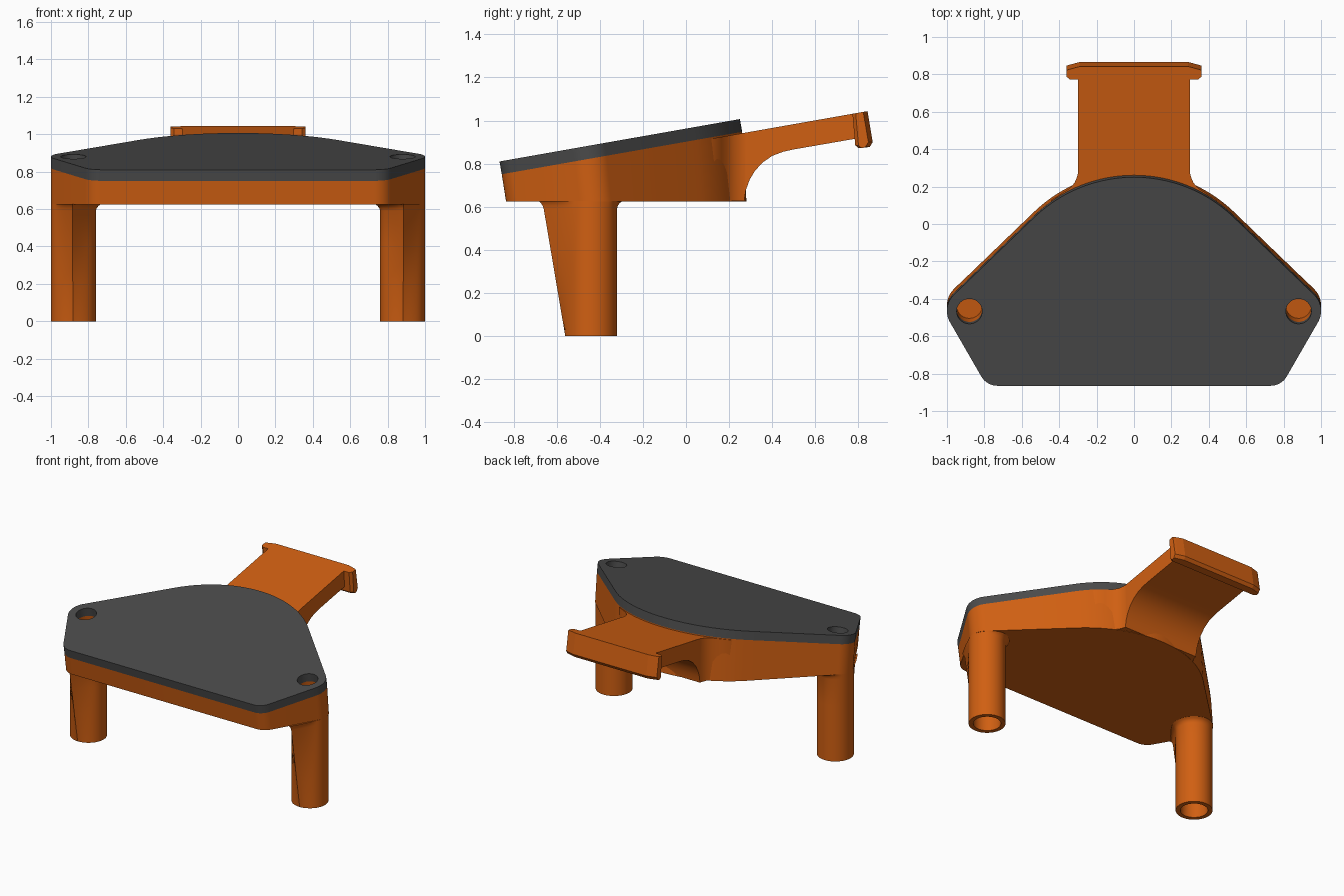
import bpy, bmesh, math
from mathutils import Vector

if "Cube" in bpy.data.objects:
    bpy.data.objects.remove(bpy.data.objects["Cube"])

TILT = math.radians(10)
SLOPE = math.tan(TILT)
FLOOR = 0.625                       # underside of the housing


def material(name, rgb):
    m = bpy.data.materials.new(name)
    m.diffuse_color = (*rgb, 1)
    m.use_nodes = True
    m.node_tree.nodes["Principled BSDF"].inputs["Base Color"].default_value = m.diffuse_color
    return m


ORANGE = material("orange plastic", (0.63, 0.115, 0.006))
GREY = material("dark grey", (0.07, 0.07, 0.07))


def loft(name, rings, mat):
    """Skin equal-length rings of points and cap both ends."""
    bm = bmesh.new()
    vs = [[bm.verts.new(p) for p in r] for r in rings]
    n = len(rings[0])
    for a, b in zip(vs, vs[1:]):
        for i in range(n):
            j = (i + 1) % n
            bm.faces.new((a[i], a[j], b[j], b[i]))
    bm.faces.new(vs[0])
    bm.faces.new(vs[-1])
    bmesh.ops.recalc_face_normals(bm, faces=bm.faces)
    me = bpy.data.meshes.new(name)
    bm.to_mesh(me)
    bm.free()
    me.materials.append(mat)
    ob = bpy.data.objects.new(name, me)
    bpy.context.collection.objects.link(ob)
    return ob


def smooth(ob, angle=30):
    bpy.ops.object.select_all(action='DESELECT')
    ob.select_set(True)
    bpy.context.view_layer.objects.active = ob
    bpy.ops.object.shade_smooth_by_angle(angle=math.radians(angle))


def arc(cx, cy, r, a0, a1, n):
    return [(cx + r * math.cos(math.radians(a0 + (a1 - a0) * i / n)),
             cy + r * math.sin(math.radians(a0 + (a1 - a0) * i / n))) for i in range(n + 1)]


# Shared outline: front corner, ear around the hole, broad rear arc, mirrored
half = (arc(0.73, -0.765, 0.1, -90, -30, 10) + arc(0.88, -0.465, 0.12, -30, 46, 14)
        + arc(0, -0.52, 0.77, 46.2, 90, 20))
outline = half + [(-x, y) for x, y in reversed(half[:-1])]


def top_z(y):
    return 0.9625 + SLOPE * y


def sunk(depth):
    """Outline lowered along the tilted normal."""
    return [(x, y + depth * math.sin(TILT), top_z(y) - depth * math.cos(TILT))
            for x, y in outline]


# Tilted cover plate
cover = loft("cover_plate", [sunk(0.06), sunk(0)], GREY)

# Housing between the cover and the level floor
upper = sunk(0.06)
lower = [(x, y + min(SLOPE * (z - FLOOR), 0.02), FLOOR) for x, y, z in upper]
housing = loft("housing", [lower, upper], ORANGE)

# Screw holes sunk through the cover into the housing
axis = Vector((0, -math.sin(TILT), math.cos(TILT)))
side_dir = Vector((0, math.cos(TILT), math.sin(TILT)))
for s in (-1, 1):
    centre = Vector((s * 0.88, -0.467, top_z(-0.467)))
    rings = [[centre + axis * d + 0.068 * (Vector((1, 0, 0)) * math.cos(t) + side_dir * math.sin(t))
              for t in (2 * math.pi * i / 40 for i in range(40))] for d in (-0.17, 0.1)]
    cutter = loft("hole_cutter", rings, ORANGE)
    cutter.hide_render = True
    for ob in (cover, housing):
        mod = ob.modifiers.new("hole", 'BOOLEAN')
        mod.operation = 'DIFFERENCE'
        mod.solver = 'EXACT'
        mod.object = cutter
        bpy.context.view_layer.objects.active = ob
        bpy.ops.object.modifier_apply(modifier=mod.name)
    bpy.data.objects.remove(cutter)
smooth(cover)
smooth(housing)

# Hollow legs with a forward gusset that widens upwards
R, CY = 0.12, -0.44
GUSSET = math.atan2(-0.222, 0.005)


def leg_ring(s, z, flare=0.0):
    d = R + 0.1015 * min(z / 0.6, 1) + 1e-5
    spread = math.acos(R / d)
    pts = []
    for i in range(72):
        t = GUSSET + 2 * math.pi * i / 72
        delta = min(i, 72 - i) * 2 * math.pi / 72
        r = R / math.cos(spread - delta) if delta < spread else R
        r += flare * min(1, max(0, 0.8 - math.cos(t)))
        pts.append((s * (0.88 + r * math.cos(t)), CY + r * math.sin(t), z))
    return pts


def bore_ring(s, z):
    return [(s * (0.88 + 0.09 * math.cos(GUSSET + 2 * math.pi * i / 72)),
             CY + 0.09 * math.sin(GUSSET + 2 * math.pi * i / 72), z) for i in range(72)]


for s, label in ((-1, "left"), (1, "right")):
    rings = [bore_ring(s, 0.58), bore_ring(s, 0)]
    rings += [leg_ring(s, z) for z in (0, 0.2, 0.4, 0.59)]
    rings += [leg_ring(s, z, f) for z, f in ((0.605, 0.005), (0.617, 0.014), (0.627, 0.03))]
    smooth(loft(label + "_leg", rings, ORANGE))

# Rear arm: (y, half width, underside z), blending out of the housing
stations = [(0.08, 0.47, 0.627), (0.13, 0.44, 0.627), (0.165, 0.385, 0.627), (0.19, 0.345, 0.627),
            (0.22, 0.318, 0.627), (0.25, 0.305, 0.627), (0.27, 0.3, 0.627), (0.277, 0.3, 0.675),
            (0.295, 0.3, 0.725), (0.32, 0.3, 0.767), (0.355, 0.3, 0.805), (0.4, 0.3, 0.836),
            (0.45, 0.3, 0.855), (0.5, 0.3, 0.866), (0.8, 0.3, 0.918)]


def arm_top(y):
    return 0.895 + SLOPE * y


smooth(loft("rear_arm", [[(-w, y, z), (w, y, z), (w, y, arm_top(y)), (-w, y, arm_top(y))]
                         for y, w, z in stations], ORANGE))

# End lip across the arm, with chamfered ends
def lip_section(x, front, back):
    return [(x, 0.772 + front, arm_top(0.772 + front)), (x, 0.842 - back, arm_top(0.842 - back)),
            (x, 0.866 - back, 0.9), (x, 0.852 - back, 0.877),
            (x, 0.80 + front, 0.872), (x, 0.785 + front, 0.885)]


loft("end_lip", [lip_section(x, f, b) for x, f, b in
                 ((-0.36, 0.015, 0.02), (-0.342, 0, 0.014), (-0.29, 0, 0),
                  (0.29, 0, 0), (0.342, 0, 0.014), (0.36, 0.015, 0.02))], ORANGE)
